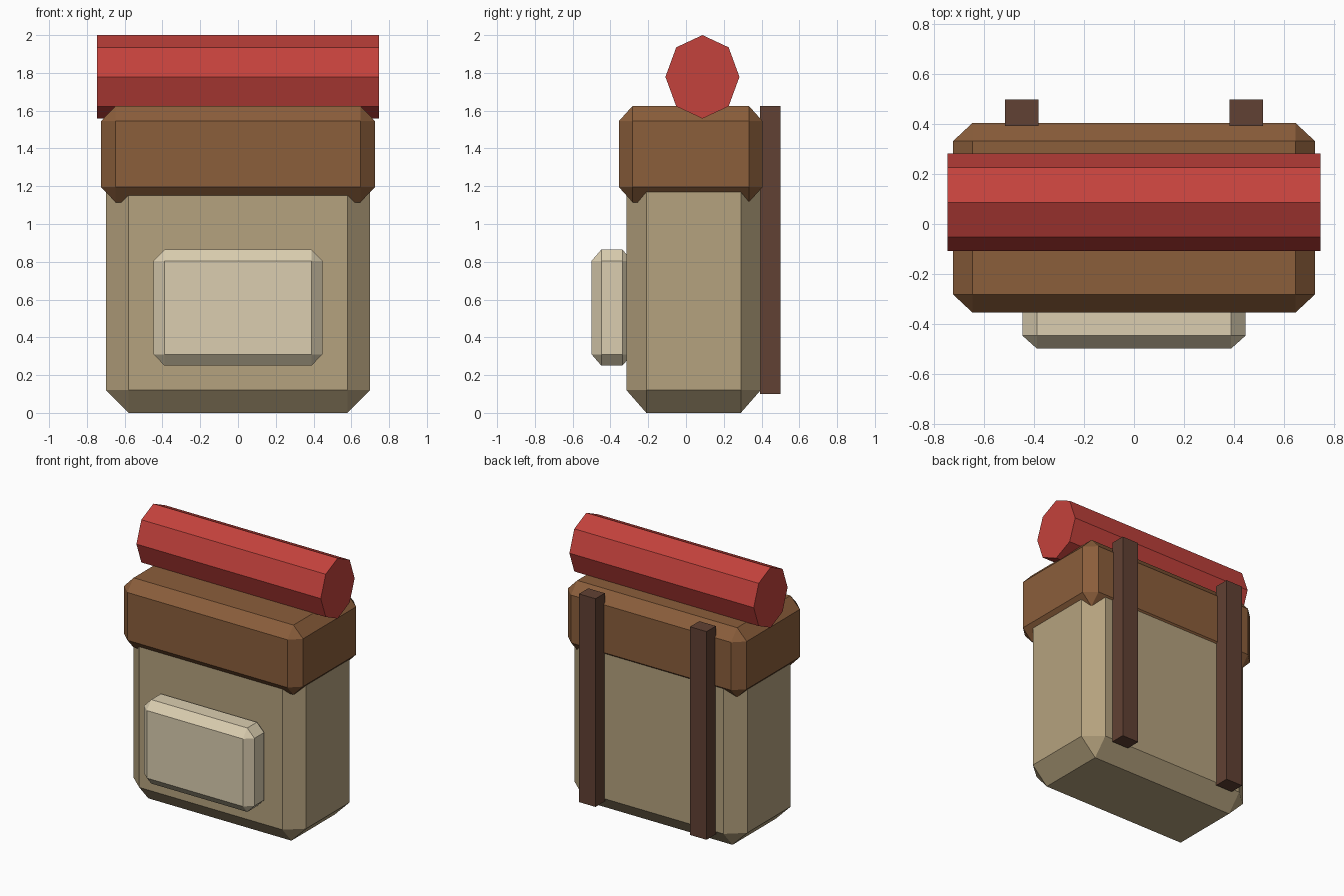
import bpy, bmesh, math
from itertools import product

if "Cube" in bpy.data.objects:
    bpy.data.objects.remove(bpy.data.objects["Cube"])


def material(name, rgb):
    """Flat colour from 8-bit sRGB, stored as linear."""
    m = bpy.data.materials.new(name)
    lin = [((c / 255 + 0.055) / 1.055) ** 2.4 for c in rgb]
    m.diffuse_color = (*lin, 1)
    m.use_nodes = True
    m.node_tree.nodes["Principled BSDF"].inputs["Base Color"].default_value = m.diffuse_color
    return m


canvas = material("tan canvas", (181, 162, 126))
leather = material("brown leather", (139, 94, 59))
pale = material("pale canvas", (219, 206, 176))
red = material("red blanket", (196, 66, 60))
dark = material("dark strap", (97, 65, 51))


def finish(name, bm, mat):
    bmesh.ops.recalc_face_normals(bm, faces=bm.faces)
    me = bpy.data.meshes.new(name)
    bm.to_mesh(me)
    bm.free()
    me.materials.append(mat)
    ob = bpy.data.objects.new(name, me)
    bpy.context.collection.objects.link(ob)
    return ob


def chamfer_box(name, lo, hi, cut, mat):
    """Box with every edge cut flat; the cut may differ per axis."""
    bm = bmesh.new()
    for corner in product((0, 1), repeat=3):
        outer = [(lo, hi)[s][i] for i, s in enumerate(corner)]
        inner = [outer[i] + (cut[i] if s == 0 else -cut[i]) for i, s in enumerate(corner)]
        for axis in range(3):
            bm.verts.new([outer[i] if i == axis else inner[i] for i in range(3)])
    bmesh.ops.convex_hull(bm, input=bm.verts)
    bmesh.ops.dissolve_limit(bm, angle_limit=0.01, verts=bm.verts, edges=bm.edges)
    return finish(name, bm, mat)


def box(name, lo, hi, mat):
    bm = bmesh.new()
    bmesh.ops.create_cube(bm, size=1)
    for v in bm.verts:
        v.co = [hi[i] if v.co[i] > 0 else lo[i] for i in range(3)]
    return finish(name, bm, mat)


# Main bag, lid flap and front pocket
chamfer_box("bag_body", (-0.70, -0.315, 0.0), (0.70, 0.395, 1.45), (0.12, 0.105, 0.12), canvas)
chamfer_box("bag_lid", (-0.725, -0.355, 1.115), (0.725, 0.405, 1.625), (0.077, 0.072, 0.08), leather)
chamfer_box("front_pocket", (-0.447, -0.50, 0.25), (0.447, -0.285, 0.865), (0.058, 0.052, 0.06), pale)

# Shoulder straps on the back
for side, x in (("left", -0.45), ("right", 0.45)):
    box(side + "_strap", (x - 0.067, 0.393, 0.10), (x + 0.067, 0.50, 1.625), dark)

# Eight-sided blanket roll on top, slightly taller than deep
bm = bmesh.new()
ring = [(0.087 + 0.196 * math.sin(a), 1.779 + 0.221 * math.cos(a))
        for a in (i * math.pi / 4 for i in range(8))]
end = bm.faces.new([bm.verts.new((-0.747, y, z)) for y, z in ring])
ext = bmesh.ops.extrude_face_region(bm, geom=[end], use_keep_orig=True)
for v in ext["geom"]:
    if isinstance(v, bmesh.types.BMVert):
        v.co.x = 0.747
finish("blanket_roll", bm, red)
